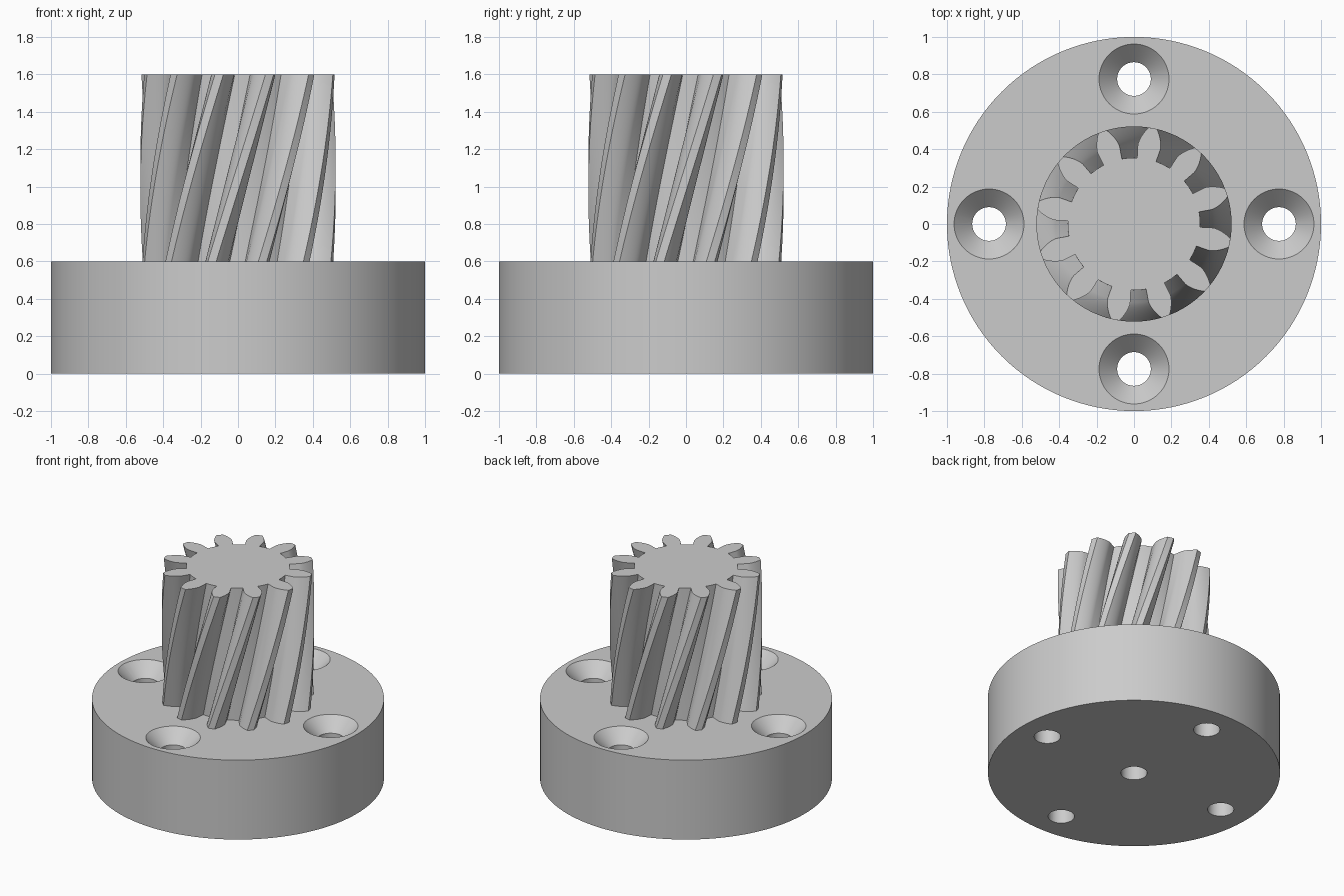
import bpy
import bmesh
from math import sin, cos, tan, acos, pi, radians

cube = bpy.data.objects.get("Cube")
if cube:
    bpy.data.objects.remove(cube, do_unlink=True)

GREY = (0.6, 0.6, 0.6, 1)
metal = bpy.data.materials.new("plain grey")
metal.use_nodes = True
metal.diffuse_color = GREY
metal.node_tree.nodes["Principled BSDF"].inputs["Base Color"].default_value = GREY

BASE_TOP, TOP = 0.6, 1.6


def stack(name, rings):
    """Closed solid through a stack of equal-length point rings."""
    bm = bmesh.new()
    loops = [[bm.verts.new(p) for p in ring] for ring in rings]
    n = len(loops[0])
    for low, high in zip(loops, loops[1:]):
        for i in range(n):
            j = (i + 1) % n
            bm.faces.new((low[i], low[j], high[j], high[i]))
    bm.faces.new(loops[0][::-1])
    bm.faces.new(loops[-1])
    mesh = bpy.data.meshes.new(name)
    bm.to_mesh(mesh)
    bm.free()
    mesh.materials.append(metal)
    obj = bpy.data.objects.new(name, mesh)
    bpy.context.collection.objects.link(obj)
    return obj


def lathe(name, profile, x=0, y=0, sides=64):
    """Round solid from (radius, height) pairs."""
    return stack(name, [[(x + r * cos(2 * pi * i / sides), y + r * sin(2 * pi * i / sides), z)
                         for i in range(sides)] for r, z in profile])


def activate(obj):
    bpy.ops.object.select_all(action="DESELECT")
    obj.select_set(True)
    bpy.context.view_layer.objects.active = obj


# Round flange with four countersunk screw holes and a centre bore
flange = lathe("flange", [(1, 0), (1, BASE_TOP)], sides=128)
HOLE, SINK, REACH = 0.09, 0.187, 0.775
depth = SINK - HOLE
cutters = [lathe("bore_cutter", [(HOLE, -0.1), (HOLE, BASE_TOP + 0.1)])]
for k in range(4):
    a = k * pi / 2
    cutters.append(lathe("screw_cutter",
                         [(HOLE, -0.1), (HOLE, BASE_TOP - depth), (SINK, BASE_TOP),
                          (SINK, BASE_TOP + 0.1)], REACH * cos(a), REACH * sin(a)))
activate(flange)
for cutter in cutters:
    mod = flange.modifiers.new("hole", "BOOLEAN")
    mod.operation, mod.solver, mod.object = "DIFFERENCE", "EXACT", cutter
    bpy.ops.object.modifier_apply(modifier=mod.name)
    bpy.data.objects.remove(cutter, do_unlink=True)

# Helical pinion with involute teeth
TEETH = 12
module = 0.522 * 2 / (TEETH + 2)
pitch_r = module * TEETH / 2
tip_r, root_r = pitch_r + module, pitch_r - 1.25 * module
pressure = radians(20)
base_r = pitch_r * cos(pressure)
twist = tan(radians(15)) / pitch_r      # radians per unit of height
phase = radians(18.9)                   # tooth centre at the top


def involute(a):
    return tan(a) - a


def half_angle(r):
    return pi / TEETH / 2 + involute(pressure) - involute(acos(min(1, base_r / r)))


# Rising flank: radial below the base circle, involute above it
STEPS = 8
flank = [(root_r, half_angle(base_r))]
for i in range(STEPS + 1):
    r = base_r + (tip_r - base_r) * i / STEPS
    flank.append((r, half_angle(r)))

outline = []
for k in range(TEETH):
    c = phase + 2 * pi * k / TEETH
    outline += [(r, c - h) for r, h in flank]
    outline.append((tip_r, c))
    outline += [(r, c + h) for r, h in reversed(flank)]
    outline.append((root_r, c + pi / TEETH))

LAYERS = 32
levels = [BASE_TOP + (TOP - BASE_TOP) * i / LAYERS for i in range(LAYERS + 1)]
pinion = stack("helical_pinion", [[(r * cos(a + twist * (z - TOP)), r * sin(a + twist * (z - TOP)), z)
                                   for r, a in outline] for z in levels])

for obj in (flange, pinion):
    activate(obj)
    bpy.ops.object.shade_smooth_by_angle(angle=radians(30))
